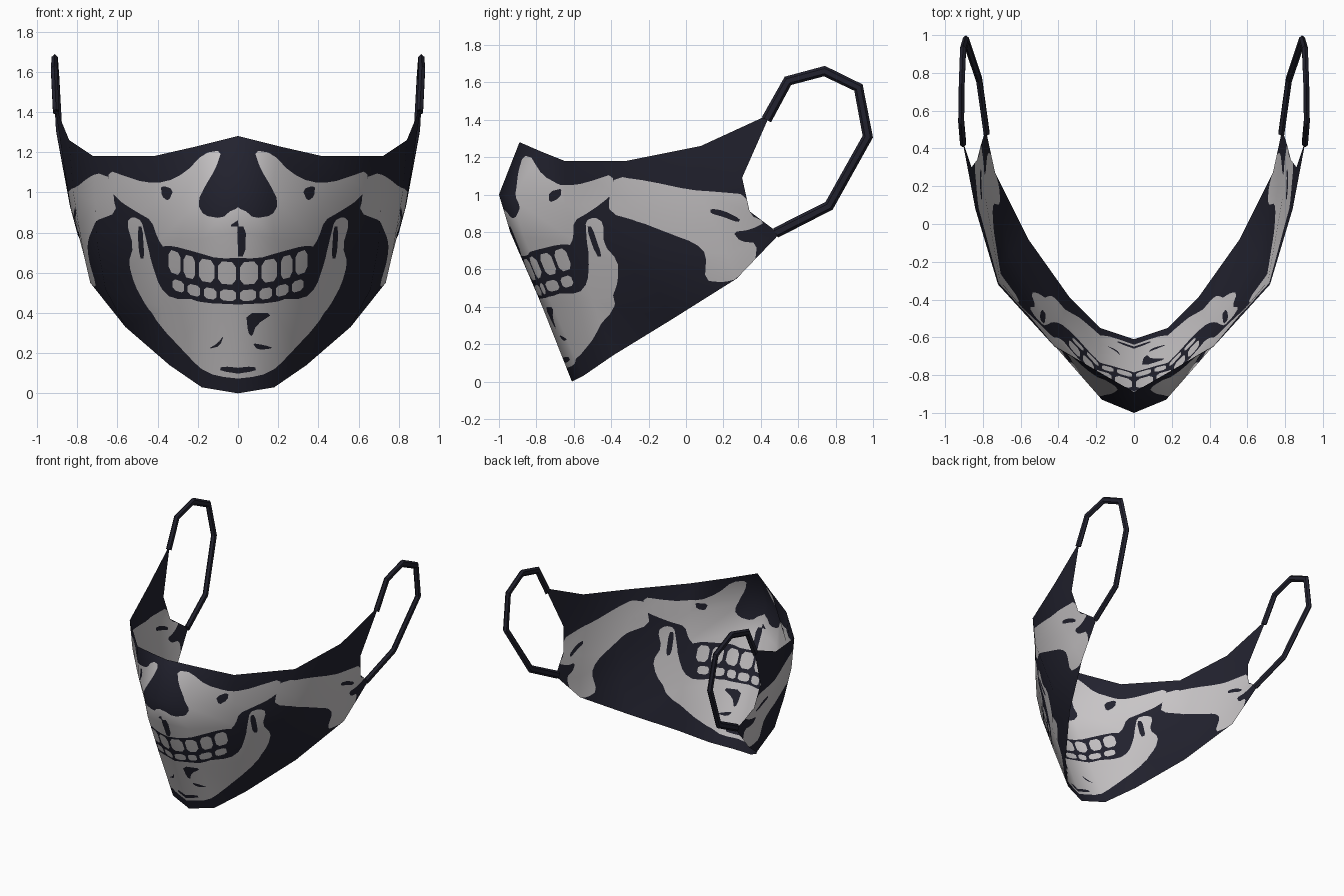
import bpy, bmesh, math
from mathutils import Vector
from mathutils.bvhtree import BVHTree
from mathutils.geometry import barycentric_transform, delaunay_2d_cdt

if "Cube" in bpy.data.objects:
    bpy.data.objects.remove(bpy.data.objects["Cube"])


def material(name, rgb):
    m = bpy.data.materials.new(name)
    m.diffuse_color = (*rgb, 1)
    m.use_nodes = True
    m.node_tree.nodes["Principled BSDF"].inputs["Base Color"].default_value = m.diffuse_color
    return m


CLOTH = material("dark_cloth", (0.016, 0.016, 0.028))
BONE = material("bone_print", (0.58, 0.56, 0.57))

# Cloth shape of one half: columns from the centre to the ear, each top to bottom
COLUMNS = [
    [(0, -.89, 1.28), (0, -1, 1), (0, -.94, .8), (0, -.78, .43), (0, -.61, 0)],
    [(.2, -.775, 1.23), (.17, -.93, .98), (.18, -.865, .77), (.18, -.72, .42), (.18, -.55, .03)],
    [(.42, -.65, 1.18), (.42, -.645, .95), (.41, -.58, .74), (.38, -.5, .43), (.34, -.39, .14)],
    [(.72, -.32, 1.18), (.71, -.3, .95), (.70, -.22, .74), (.66, -.16, .52), (.56, -.08, .33)],
    [(.84, .08, 1.26), (.82, .08, 1.0), (.79, .16, .82), (.765, .22, .68), (.735, .27, .55)],
    [(.91, .45, 1.43), (.86, .30, 1.09), (.83, .34, .91), (.81, .42, .85), (.785, .5, .79)],
]
ROWS = 5

# Printed shapes, as (x, z) from the front
UPPER_FACE = [(-.06, .93), (.03, .915), (.08, .87), (.17, .885), (.2, .94), (.17, 1.02),
              (.11, 1.12), (.08, 1.21), (.17, 1.195), (.26, 1.10), (.36, 1.05), (.47, 1.05),
              (.56, 1.08), (.645, 1.11), (.64, 1.01), (.58, .95), (.5, .9), (.43, .86),
              (.40, .77), (.36, .71), (.2, .67), (-.06, .65)]
JAW = [(-.06, .07), (.11, .085), (.19, .125), (.3, .24), (.39, .34), (.46, .44), (.515, .54),
       (.545, .65), (.52, .73), (.555, .85), (.525, .88), (.48, .86), (.46, .78), (.43, .65),
       (.39, .53), (.33, .47), (.2, .47), (-.06, .46)]
MOUTH = [(-.06, .675), (.1, .67), (.2, .7), (.33, .735), (.385, .73), (.375, .64),
         (.35, .55), (.29, .49), (.18, .45), (-.06, .44)]
EYE_MARK = [(.32, 1.015), (.385, 1.035), (.38, .98), (.345, .955)]
JAW_SLIT = [(.475, .83), (.5, .83), (.49, .67), (.465, .67)]
CHIN_LINE = [(-.06, .125), (.085, .135), (.09, .11), (-.06, .095)]
RIGHT_MARKS = [[(-.02, .83), (.04, .83), (.035, .68), (-.02, .68)],
               [(.04, .4), (.18, .4), (.09, .34), (.07, .28), (.05, .3)],
               [(.07, .25), (.13, .24), (.18, .225), (.1, .215)]]
LEFT_MARKS = [[(-.02, .87), (.05, .83), (-.02, .83)],
              [(.07, .29), (.1, .25), (.15, .22), (.09, .235)]]
# Printed cheekbone, as (y, z) from the side
CHEEKBONE = [(-.41, 1.0), (-.38, 1.1), (-.19, 1.07), (.02, 1.025), (.16, 1.015), (.33, 1.0),
             (.34, .89), (.43, .855), (.34, .81), (.25, .8), (.29, .75), (.38, .74),
             (.37, .63), (.28, .55), (.2, .53), (.1, .54), (.11, .68), (.05, .74),
             (-.11, .8), (-.25, .855), (-.41, .9)]
CHEEK_STREAK = [(.13, .925), (.2, .915), (.29, .87), (.28, .85), (.2, .88), (.13, .9)]


def tooth(x0, x1, low, high):
    # one tooth, lifted along the curve of the mouth
    z = lambda x, base: base + .55 * x * x
    return [(x0, z(x0, low)), (x1, z(x1, low)), (x1, z(x1, high)), (x0, z(x0, high))]


def rounded(poly):
    # cut each corner once for a softer outline
    out = []
    for a, b in zip(poly, poly[1:] + poly[:1]):
        a, b = Vector(a), Vector(b)
        out += [a.lerp(b, .22), a.lerp(b, .78)]
    return out


def inside(p, poly):
    hit = False
    for a, b in zip(poly, poly[1:] + poly[:1]):
        if (a.y > p.y) != (b.y > p.y) and p.x < a.x + (p.y - a.y) * (b.x - a.x) / (b.y - a.y):
            hit = not hit
    return hit


# Base half sheet and its smooth normals
base = bmesh.new()
grid = [[base.verts.new(p) for p in col] for col in COLUMNS]
for c in range(len(grid) - 1):
    for r in range(ROWS - 1):
        a, b, d, e = grid[c][r], grid[c][r + 1], grid[c + 1][r + 1], grid[c + 1][r]
        base.faces.new((a, b, d))
        base.faces.new((a, d, e))
base.normal_update()
base.verts.index_update()
POINTS = [v.co.copy() for v in base.verts]
NORMALS = [v.normal.copy() for v in base.verts]
for n in NORMALS[:ROWS]:
    n.x = 0
TRIS = [[v.index for v in f.verts] for f in base.faces]
base.free()

# Flat layouts of the sheet: front, side and diagonal
FRONT = [Vector((p.x, p.z, 0)) for p in POINTS]
SIDE = [Vector((p.y, p.z, 0)) for p in POINTS]
DIAG = [Vector((p.x + p.y, p.z, 0)) for p in POINTS]
TREES = {id(l): BVHTree.FromPolygons(l, TRIS) for l in (FRONT, SIDE, DIAG)}


def carry(p, src, *targets):
    # move a flat point from one layout of the sheet to others
    loc, _, i, _ = TREES[id(src)].find_nearest(Vector((p[0], p[1], 0)))
    t = TRIS[i]
    return [barycentric_transform(loc, *[src[k] for k in t], *[dst[k] for k in t])
            for dst in targets]


def half_sheet(marks):
    # cut the printed shapes into the diagonal layout; later shapes cover earlier ones
    prints = [(UPPER_FACE, FRONT, 1), (JAW, FRONT, 1), (CHEEKBONE, SIDE, 1), (MOUTH, FRONT, 0)]
    for x0, x1 in ((.01, .1), (.118, .195), (.213, .27), (.285, .345)):
        prints.append((tooth(x0, x1, .54, .652), FRONT, 1))
    for x0, x1 in ((.01, .09), (.108, .17), (.188, .25), (.268, .325)):
        prints.append((tooth(x0, x1, .458, .513), FRONT, 1))
    prints += [(m, FRONT, 0) for m in [EYE_MARK, JAW_SLIT, CHIN_LINE] + marks]
    prints.append((CHEEK_STREAK, SIDE, 0))

    verts = [p.to_2d() for p in DIAG]
    edges = [(t[i], t[i - 1]) for t in TRIS for i in range(3)]
    shapes = []
    for poly, layout, colour in prints:
        flat = [carry(p, layout, DIAG)[0].to_2d() for p in rounded(poly)]
        flat = [p for i, p in enumerate(flat) if (p - flat[i - 1]).length > 1e-4]
        n = len(verts)
        verts += flat
        edges += [(n + i, n + (i + 1) % len(flat)) for i in range(len(flat))]
        shapes.append((flat, colour))
    pts, _, faces, *_ = delaunay_2d_cdt(verts, edges, [], 1, 1e-5)
    colours = []
    for f in faces:
        mid = sum((pts[i] for i in f), Vector((0, 0))) / len(f)
        colours.append(next((c for s, c in reversed(shapes) if inside(mid, s)), 0))
    lifted = [carry(p, DIAG, POINTS, NORMALS) for p in pts]
    return lifted, faces, colours


# Printed mask cloth, right half then left half
verts, normals, faces, colours = [], [], [], []
for sign, marks in ((1, RIGHT_MARKS), (-1, LEFT_MARKS)):
    lifted, fs, cs = half_sheet(marks)
    n = len(verts)
    for p, nor in lifted:
        verts.append((sign * p.x, p.y, p.z))
        normals.append(Vector((sign * nor.x, nor.y, nor.z)).normalized())
    faces += [[n + i for i in (f if sign > 0 else reversed(f))] for f in fs]
    colours += cs
mesh = bpy.data.meshes.new("mask_cloth")
mesh.from_pydata(verts, [], faces)
mesh.materials.append(CLOTH)
mesh.materials.append(BONE)
for poly, c in zip(mesh.polygons, colours):
    poly.material_index = c
    poly.use_smooth = True
mesh.normals_split_custom_set_from_vertices(normals)
bpy.context.collection.objects.link(bpy.data.objects.new("mask_cloth", mesh))

# Ear loops: flat six-sided strap swept along a bent path
LOOP = [Vector(p) for p in ((.905, .43, 1.40), (.915, .545, 1.608), (.912, .74, 1.66),
                            (.905, .922, 1.572), (.89, .972, 1.31), (.82, .765, .94),
                            (.78, .48, .795))]
for side, sign in (("right", 1), ("left", -1)):
    bm = bmesh.new()
    rings = []
    for i, p in enumerate(LOOP):
        before = (p - LOOP[i - 1]).normalized() if i else Vector()
        after = (LOOP[i + 1] - p).normalized() if i < len(LOOP) - 1 else Vector()
        along = (before + after).normalized()
        out = along.cross(Vector((1, 0, 0))).normalized()
        across = out.cross(along)
        ring = []
        for k in range(6):
            a = math.tau * k / 6
            q = p + out * .028 * math.cos(a) + across * .018 * math.sin(a)
            ring.append(bm.verts.new((sign * q.x, q.y, q.z)))
        rings.append(ring)
    for r0, r1 in zip(rings, rings[1:]):
        for k in range(6):
            bm.faces.new((r0[k], r0[k - 1], r1[k - 1], r1[k]))
    bm.faces.new(rings[0])
    bm.faces.new(rings[-1])
    bmesh.ops.recalc_face_normals(bm, faces=bm.faces)
    loop = bpy.data.meshes.new(side + "_ear_loop")
    bm.to_mesh(loop)
    bm.free()
    loop.materials.append(CLOTH)
    bpy.context.collection.objects.link(bpy.data.objects.new(side + "_ear_loop", loop))
